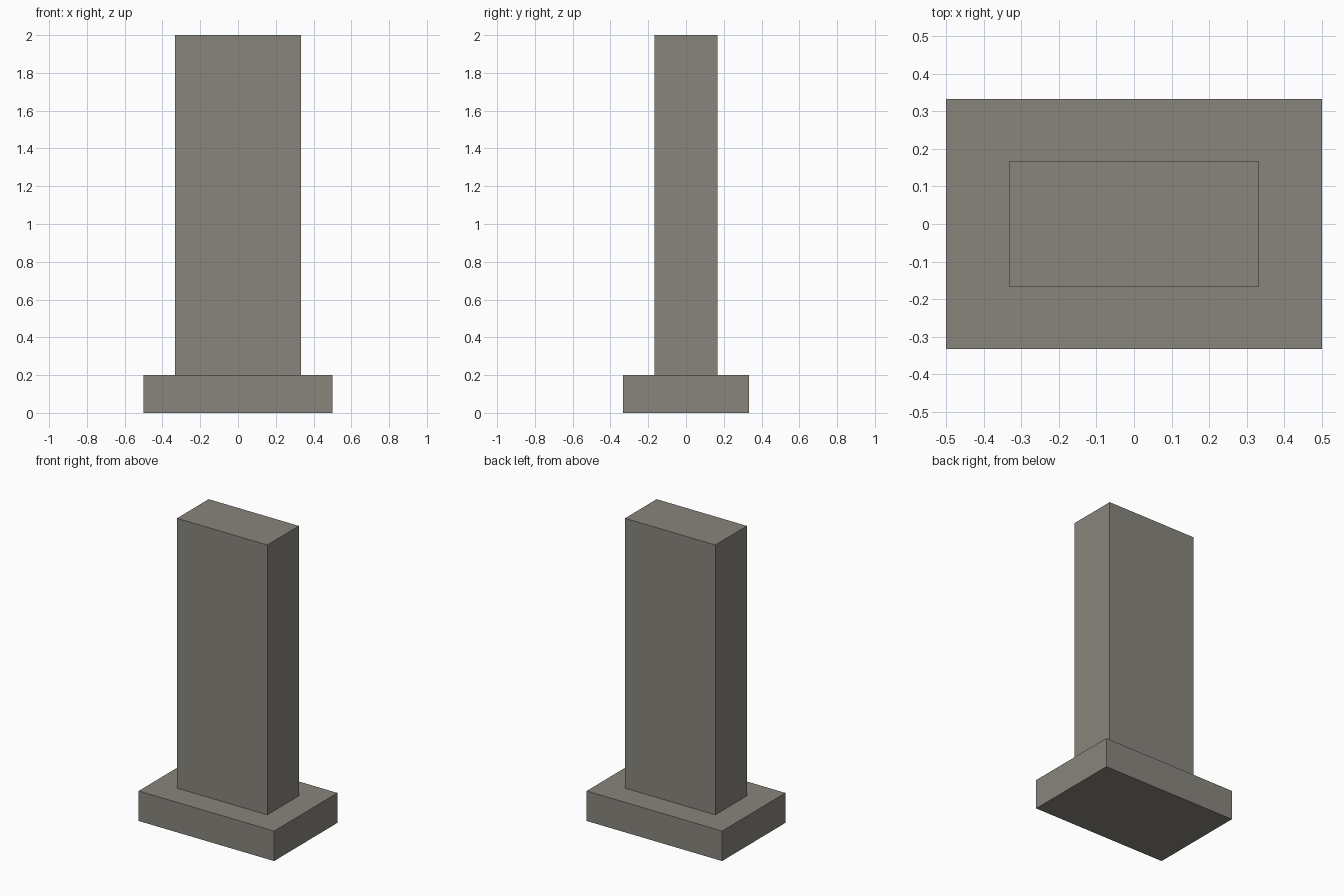
import bpy

# Remove the default cube
old = bpy.data.objects.get("Cube")
if old:
    bpy.data.objects.remove(old, do_unlink=True)

# Single stone colour
stone = bpy.data.materials.new("warm_grey_stone")
stone.use_nodes = True
colour = (0.25, 0.235, 0.205, 1.0)
stone.diffuse_color = colour
bsdf = stone.node_tree.nodes["Principled BSDF"]
bsdf.inputs["Base Color"].default_value = colour
bsdf.inputs["Roughness"].default_value = 0.9


def block(name, width, depth, height):
    """Box standing on the ground, centred in x and y."""
    bpy.ops.mesh.primitive_cube_add(size=1, location=(0, 0, height / 2))
    obj = bpy.context.object
    obj.name = name
    obj.scale = (width, depth, height)
    bpy.ops.object.transform_apply(location=False, rotation=False, scale=True)
    obj.data.materials.append(stone)
    return obj


unit = 1 / 3

# Wide plinth at the foot
block("base_plinth", 3 * unit, 2 * unit, 0.2)

# Tall slab passing through the plinth to the ground
block("upright_slab", 2 * unit, unit, 2.0)
